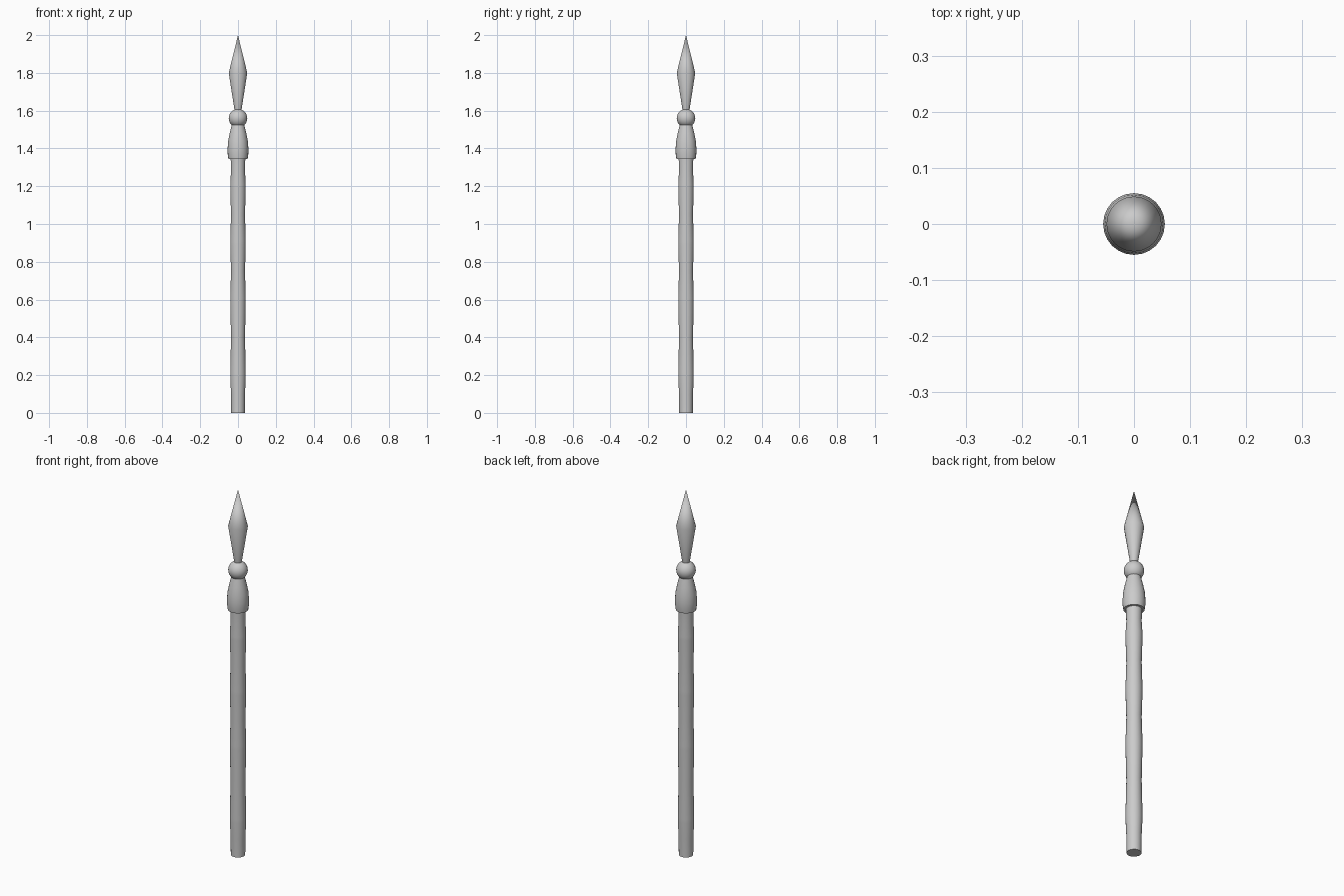
import bpy, bmesh, math

if "Cube" in bpy.data.objects:
    bpy.data.objects.remove(bpy.data.objects["Cube"])


def lathe(name, profile, sides=24, angle=40):
    """Revolve (radius, z) points about z; radius 0 makes a pole."""
    bm = bmesh.new()
    rings = []
    for r, z in profile:
        if r == 0:
            rings.append([bm.verts.new((0, 0, z))] * sides)
        else:
            rings.append([bm.verts.new((r * math.cos(2 * math.pi * i / sides),
                                        r * math.sin(2 * math.pi * i / sides), z))
                          for i in range(sides)])
    for a, b in zip(rings, rings[1:]):
        for i in range(sides):
            j = (i + 1) % sides
            bm.faces.new(list(dict.fromkeys((a[i], a[j], b[j], b[i]))))
    bmesh.ops.recalc_face_normals(bm, faces=bm.faces)
    mesh = bpy.data.meshes.new(name)
    bm.to_mesh(mesh)
    bm.free()
    obj = bpy.data.objects.new(name, mesh)
    bpy.context.collection.objects.link(obj)
    bpy.ops.object.select_all(action='DESELECT')
    obj.select_set(True)
    bpy.context.view_layer.objects.active = obj
    bpy.ops.object.shade_smooth_by_angle(angle=math.radians(angle))
    return obj


# Bamboo-like shaft: wide at each joint, slightly waisted between
joints = [0.2, 0.6, 0.9, 1.2]
shaft = [(0, 0), (0.036, 0), (0.037, 0.1)]
for z, nxt in zip(joints, joints[1:] + [1.36]):
    shaft += [(0.041, z - 0.01), (0.041, z + 0.01), (0.037, (z + nxt) / 2)]
shaft += [(0.039, 1.36), (0, 1.36)]
lathe("shaft", shaft)

# Swelling socket at the top of the shaft
lathe("socket", [(0, 1.345), (0.051, 1.345), (0.0545, 1.37), (0.055, 1.40),
                 (0.052, 1.44), (0.044, 1.48), (0.033, 1.525), (0, 1.525)])

# Ball between socket and head
bpy.ops.mesh.primitive_uv_sphere_add(segments=24, ring_count=16, radius=0.049,
                                     location=(0, 0, 1.56))
bpy.context.object.name = "ball"
bpy.ops.object.shade_smooth()

# Pointed spearhead
lathe("spearhead", [(0, 1.60), (0.018, 1.60), (0.049, 1.80), (0, 2.0)])
